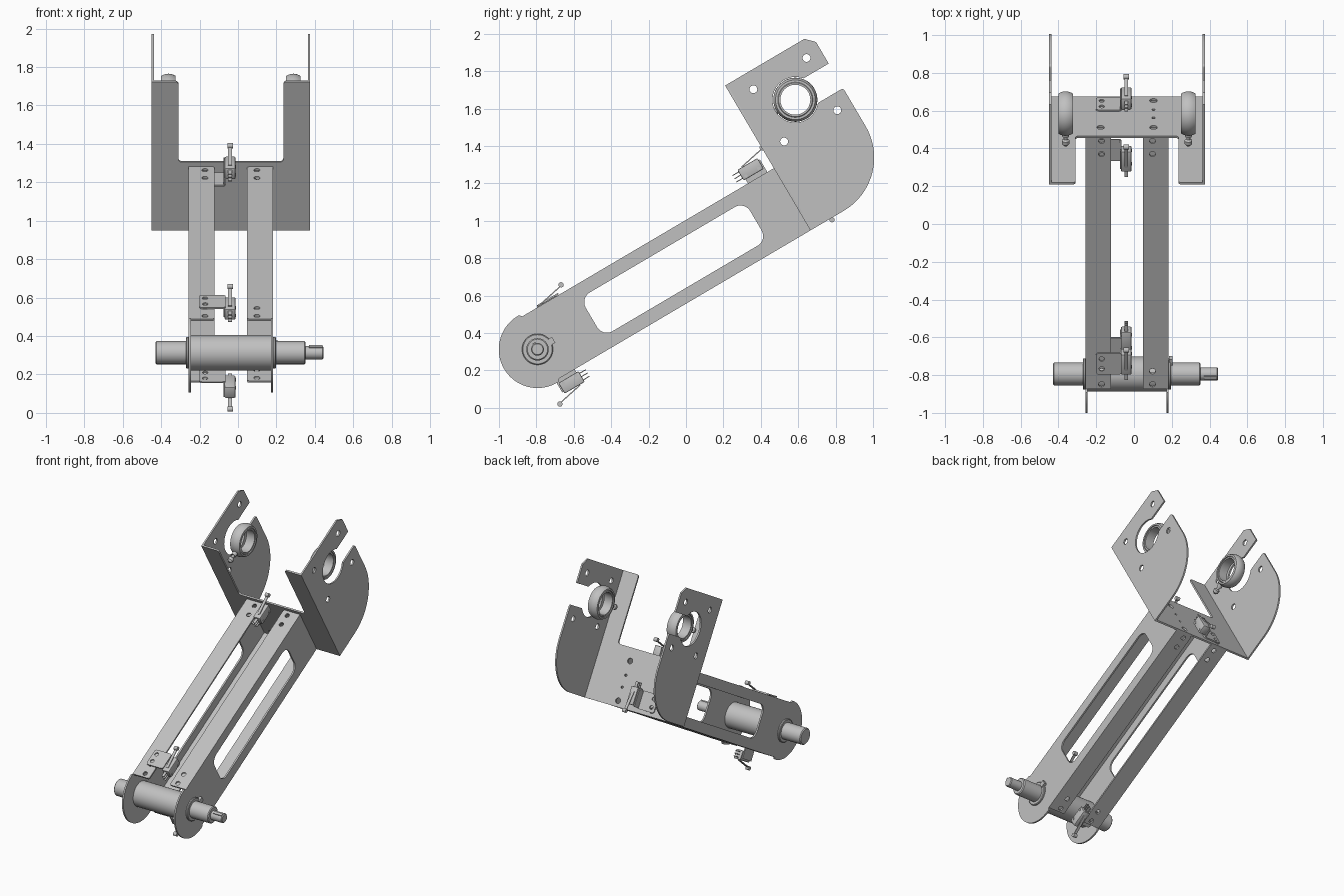
import bpy, bmesh
from math import cos, sin, pi, radians, tan
from mathutils import Matrix, Vector

cube = bpy.data.objects.get("Cube")
if cube:
    bpy.data.objects.remove(cube, do_unlink=True)

steel = bpy.data.materials.new("grey steel")
steel.use_nodes = True
steel.diffuse_color = (0.53, 0.53, 0.53, 1)
steel.node_tree.nodes["Principled BSDF"].inputs["Base Color"].default_value = (0.53, 0.53, 0.53, 1)

# Arm frame: x across, y along the arm, z out of its upper edge, origin at the pivot
ARM = Matrix.Translation((0, -0.794, 0.313)) @ Matrix.Rotation(radians(30.5), 4, 'X')
SIDE = Matrix(((0, 0, 1, 0), (1, 0, 0, 0), (0, 1, 0, 0), (0, 0, 0, 1)))   # profile in y, z
CROSS = Matrix.Rotation(pi / 2, 4, 'X')                                   # profile in x, z
FLAT = Matrix.Identity(4)                                                 # profile in x, y
MID = -0.037     # centre plane of the sheet metal
T = 0.012        # sheet thickness
H = 0.193        # half height of the arm
END = 1.58       # arm length from the pivot


def move(x, y, z):
    return Matrix.Translation((x, y, z))


def finish(ob, matrix):
    ob.matrix_world = ARM @ matrix
    ob.data.materials.clear()
    ob.data.materials.append(steel)
    bpy.ops.object.select_all(action='DESELECT')
    ob.select_set(True)
    bpy.context.view_layer.objects.active = ob
    bpy.ops.object.shade_smooth_by_angle(angle=radians(35))
    return ob


def mesh_object(name, bm, matrix):
    bmesh.ops.recalc_face_normals(bm, faces=bm.faces)
    me = bpy.data.meshes.new(name)
    bm.to_mesh(me)
    bm.free()
    ob = bpy.data.objects.new(name, me)
    bpy.context.collection.objects.link(ob)
    return finish(ob, matrix)


def arc(x, y, r, start, end, n=32):
    step = radians(end - start) / n
    return [(x + r * cos(radians(start) + i * step), y + r * sin(radians(start) + i * step))
            for i in range(n + 1)]


def circle(x, y, r):
    return arc(x, y, r, 0, 360, 24)[:-1]


def fillet(p, corner, q, r, n=10):
    """Points of a rounded corner between the directions to p and q."""
    c = Vector(corner)
    a, b = (Vector(p) - c).normalized(), (Vector(q) - c).normalized()
    half = a.angle(b) / 2
    centre = c + (a + b).normalized() * (r / sin(half))
    start = (c + a * (r / tan(half)) - centre).normalized()
    end = (c + b * (r / tan(half)) - centre).normalized()
    return [tuple(centre + start.slerp(end, i / n) * r) for i in range(n + 1)]


def rounded_box(x0, x1, y0, y1, r):
    pts = [(x0, y0), (x1, y0), (x1, y1), (x0, y1)]
    return sum((fillet(pts[i - 1], pts[i], pts[(i + 1) % 4], r) for i in range(4)), [])


def plate(name, outline, holes, matrix, thick=T):
    """Sheet cut from an outline with holes, centred on its profile plane."""
    cu = bpy.data.curves.new(name, 'CURVE')
    cu.dimensions, cu.fill_mode, cu.extrude = '2D', 'BOTH', thick / 2
    for loop in [outline] + holes:
        sp = cu.splines.new('POLY')
        sp.points.add(len(loop) - 1)
        for pt, (x, y) in zip(sp.points, loop):
            pt.co = (x, y, 0, 1)
        sp.use_cyclic_u = True
    temp = bpy.data.objects.new(name + "_profile", cu)
    bpy.context.collection.objects.link(temp)
    deps = bpy.context.evaluated_depsgraph_get()
    me = bpy.data.meshes.new_from_object(temp.evaluated_get(deps))
    bpy.data.objects.remove(temp, do_unlink=True)
    bm = bmesh.new()
    bm.from_mesh(me)
    bmesh.ops.remove_doubles(bm, verts=bm.verts, dist=1e-5)
    return mesh_object(name, bm, matrix)


def box(name, size, matrix, bevel=0.0):
    bm = bmesh.new()
    bmesh.ops.create_cube(bm, size=1, matrix=Matrix.Diagonal((*size, 1)))
    if bevel:
        bmesh.ops.bevel(bm, geom=bm.edges[:], offset=bevel, segments=2, affect='EDGES', profile=0.5)
    return mesh_object(name, bm, matrix)


def lathe(name, profile, matrix, closed=False, steps=48):
    """Turn (x, radius) points around the x axis."""
    bm = bmesh.new()
    vs = [bm.verts.new((x, 0, r)) for x, r in profile]
    pairs = list(zip(vs, vs[1:])) + ([(vs[-1], vs[0])] if closed else [])
    es = [bm.edges.new(p) for p in pairs]
    bmesh.ops.spin(bm, geom=vs + es, axis=(1, 0, 0), cent=(0, 0, 0), angle=2 * pi, steps=steps)
    bmesh.ops.remove_doubles(bm, verts=bm.verts, dist=1e-5)
    return mesh_object(name, bm, matrix)


# Pivot shaft with stepped ends, cross tube and collars
lathe("pivot_shaft", [(-0.43, 0), (-0.43, 0.054), (-0.424, 0.06), (0.346, 0.06), (0.352, 0.054),
                      (0.352, 0.034), (0.44, 0.034), (0.445, 0.029), (0.445, 0)], FLAT)
lathe("cross_tube", [(-0.25, 0.06), (-0.25, 0.092), (0.176, 0.092), (0.176, 0.06)], FLAT, True)
box("shaft_key", (0.07, 0.018, 0.02), move(0.405, 0, 0.03))
box("locking_tab", (0.02, 0.036, 0.036), move(0.195, 0.082, 0))

# Bearing centre and the bracket side outline with its open slot
BY, BZ = 1.865, 0.45
TOP, BACK = 0.706, 2.117
side_outline = ([(END, -H)] + fillet((END, -H), (BACK, -H), (BACK, 0.372), 0.33, 24)
                + fillet((BACK, -H), (BACK, 0.374), (BY, 0.374), 0.015, 4)
                + arc(BY, BZ, 0.122, -38.7, -321.3, 40)
                + [(BACK, 0.526), (BACK, 0.66), (2.072, TOP), (END, TOP)])
side_holes = [circle(BY + i * 0.165, BZ + j * 0.162, 0.021) for i in (-1, 1) for j in (-1, 1)]
window = rounded_box(0.335, 1.355, -0.12, 0.12, 0.06)
web_outline = arc(0, 0, 0.207, 88, 272, 40) + [(0.02, -H), (END, -H), (END, H), (0.02, H)]

for s, label in ((-1, "right"), (1, "left")):
    # Arm channel: slotted web and two drilled flanges
    plate(label + "_arm_web", web_outline, [window], SIDE @ move(0, 0, MID + s * 0.214))
    x0, x1 = sorted((MID + s * 0.085, MID + s * 0.22))
    for z, edge in ((H - T / 2, "upper"), (-H + T / 2, "lower")):
        drill = [circle(MID + s * 0.135, y, 0.016) for y in (0.05, 0.13, 1.465, 1.545)]
        plate(f"{label}_{edge}_flange", rounded_box(x0, x1, 0.02, END, 0.012), drill, move(0, 0, z))
    lathe(label + "_collar", [(-0.008, 0.05), (-0.008, 0.078), (-0.004, 0.083), (0.004, 0.083),
                              (0.008, 0.078), (0.008, 0.05)], move(MID + s * 0.226, 0, 0), True)

    # Bracket cheek
    plate(label + "_bracket_cheek", side_outline, side_holes, SIDE @ move(0, 0, MID + s * 0.4065))

    # Bearing ring with domed outside, inner race and grease nipple
    at = move(MID + s * 0.325, BY, BZ)
    dome = [(x * 0.038, 0.118 - 0.012 * x * x) for x in (-1, -0.75, -0.4, 0, 0.4, 0.75, 1)]
    lathe(label + "_bearing_outer", dome + [(0.038, 0.094), (-0.038, 0.094)], at, True)
    lathe(label + "_bearing_inner", [(-0.034, 0.08), (-0.034, 0.09), (-0.028, 0.096), (0.028, 0.096),
                                     (0.034, 0.09), (0.034, 0.08)], at, True)
    lathe(label + "_grease_nipple", [(0.105, 0.018), (0.14, 0.018), (0.14, 0.01), (0.158, 0.01),
                                     (0.165, 0.02), (0.185, 0.02), (0.198, 0.008), (0.198, 0)],
          at @ Matrix.Rotation(-pi / 2, 4, 'Z'), steps=16)

# Bracket back plate: a U shape with two tall strips
W, STRIP, NECK = 0.4125, 0.273, 0.22
u_points = [(-W, -H), (W, -H), (W, TOP), (STRIP, TOP), (STRIP, NECK),
            (-STRIP, NECK), (-STRIP, TOP), (-W, TOP)]
u_outline = sum((fillet(u_points[i - 1], p, u_points[(i + 1) % 8], 0.018, 5)
                 for i, p in enumerate(u_points)), [])
u_holes = [circle(x, z, 0.02) for x in (-0.14, 0.14) for z in (-0.15, 0.13)]
u_holes += [circle(0.14, z, 0.009) for z in (-0.055, 0.03)]
plate("bracket_back", u_outline, u_holes, move(MID, END + T / 2, 0) @ CROSS)


def limit_switch(name, y, z, turn, lift):
    """Lever switch; lift is the mounting strap height relative to the body."""
    m = move(-0.041, y, z) @ Matrix.Rotation(turn, 4, 'X')
    box(name + "_body", (0.056, 0.125, 0.066), m, 0.006)
    for k in (-1, 0, 1):
        box(name + "_terminal", (0.02, 0.04, 0.005), m @ move(0, -0.08, k * 0.02))
    for k in (-1, 1):
        lathe(name + "_screw", [(-0.031, 0), (-0.031, 0.009), (0.031, 0.009), (0.031, 0)],
              m @ move(0, k * 0.04, -0.018), steps=16)
    # Sloping lever and its roller
    box(name + "_lever", (0.02, 0.15, 0.006), m @ move(0, 0.04, 0.05) @ Matrix.Rotation(0.2, 4, 'X'))
    lathe(name + "_roller", [(-0.014, 0), (-0.014, 0.014), (0.014, 0.014), (0.014, 0)],
          m @ move(0, 0.112, 0.068), steps=20)
    # Mounting strap and upright tab
    plate(name + "_strap", rounded_box(-0.16, -0.024, -0.055, 0.075, 0.015),
          [circle(-0.13, k, 0.014) for k in (-0.02, 0.04)], m @ move(0, 0, lift), 0.009)
    low, high = min(lift, -0.02), max(lift, 0.02)
    box(name + "_tab", (0.008, 0.12, high - low), m @ move(-0.03, 0.01, (low + high) / 2))


limit_switch("lower_front_switch", 0.172, 0.165, 0, 0.035)
limit_switch("upper_front_switch", 1.47, 0.251, 0, -0.076)
limit_switch("underside_switch", 0.067, -0.245, pi, -0.07)
limit_switch("bracket_switch", 1.64, -0.09, -pi / 2, -0.042)
